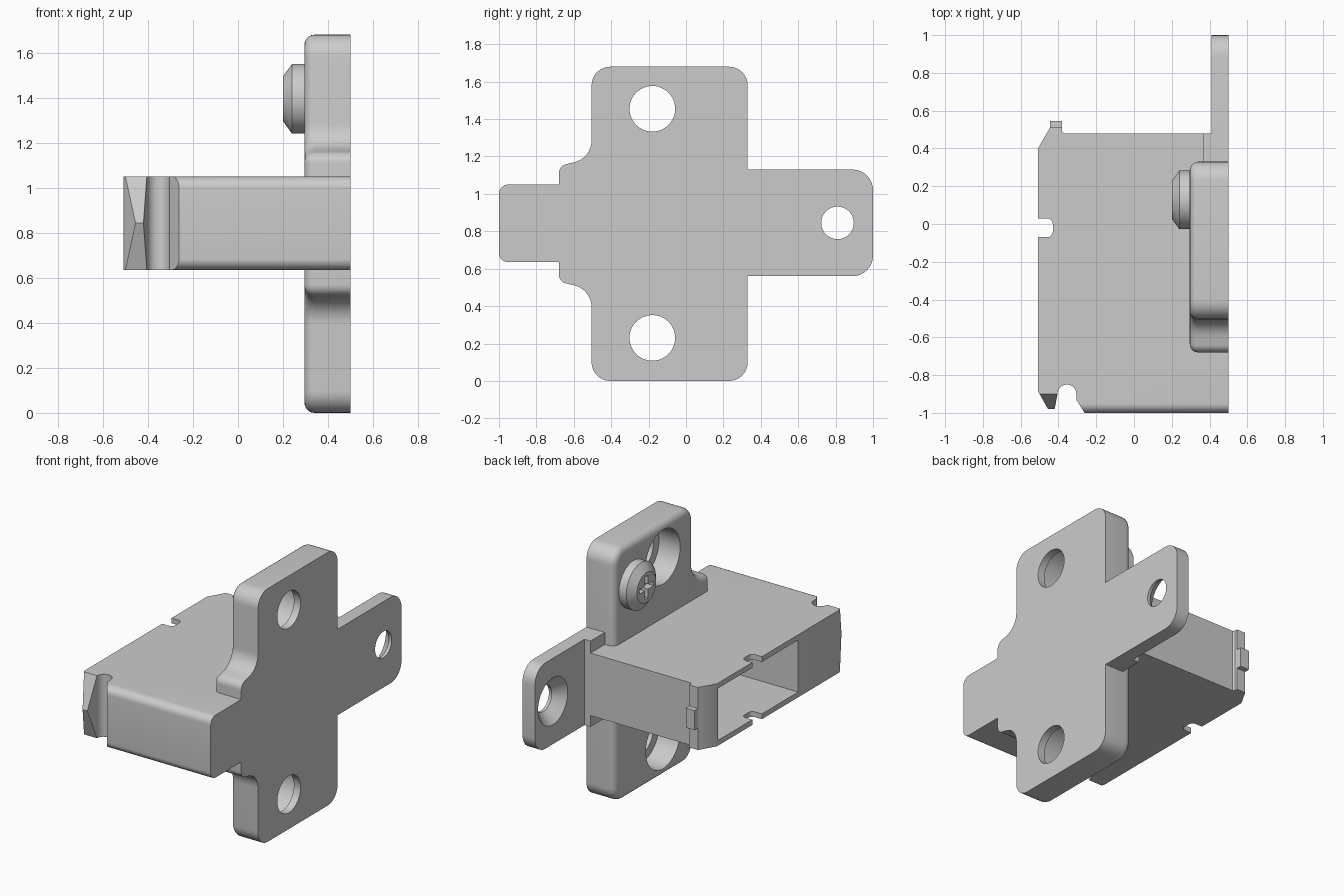
import bpy, bmesh, math
from mathutils import Vector

if "Cube" in bpy.data.objects:
    bpy.data.objects.remove(bpy.data.objects["Cube"])


def finish(name, bm):
    bmesh.ops.recalc_face_normals(bm, faces=bm.faces)
    me = bpy.data.meshes.new(name)
    bm.to_mesh(me)
    bm.free()
    ob = bpy.data.objects.new(name, me)
    bpy.context.collection.objects.link(ob)
    return ob


def arc(cx, cy, r, a0, a1, n=10):
    return [(cx + r * math.cos(math.radians(a0 + (a1 - a0) * i / n)),
             cy + r * math.sin(math.radians(a0 + (a1 - a0) * i / n))) for i in range(n + 1)]


def rounded(pts, n=8):
    """Outline from (a, b, radius) corners, each corner filleted."""
    out = []
    for i, (a, b, r) in enumerate(pts):
        p = Vector((a, b))
        if r == 0:
            out.append((a, b))
            continue
        u = (Vector(pts[i - 1][:2]) - p).normalized()
        v = (Vector(pts[(i + 1) % len(pts)][:2]) - p).normalized()
        half = u.angle(v) / 2
        c = p + (u + v).normalized() * (r / math.sin(half))
        s = p + u * (r / math.tan(half)) - c
        e = p + v * (r / math.tan(half)) - c
        total = s.angle(e)
        for k in range(n + 1):
            t = k / n
            q = c + (s * math.sin((1 - t) * total) + e * math.sin(t * total)) / math.sin(total)
            out.append((q.x, q.y))
    return out


def prism(name, pts, axis, lo, hi, bevel=0):
    """Extrude an outline along x (outline in yz) or z (outline in xy)."""
    bm = bmesh.new()
    place = (lambda a, b: (lo, a, b)) if axis == 'x' else (lambda a, b: (a, b, lo))
    base = bm.faces.new([bm.verts.new(place(a, b)) for a, b in pts])
    new = bmesh.ops.extrude_face_region(bm, geom=[base], use_keep_orig=True)['geom']
    step = Vector((hi - lo, 0, 0) if axis == 'x' else (0, 0, hi - lo))
    bmesh.ops.translate(bm, verts=[v for v in new if isinstance(v, bmesh.types.BMVert)], vec=step)
    bmesh.ops.recalc_face_normals(bm, faces=bm.faces)
    if bevel:
        bmesh.ops.bevel(bm, geom=list(base.edges), offset=bevel, segments=5,
                        profile=0.5, affect='EDGES', clamp_overlap=True)
    return finish(name, bm)


def box(name, x0, x1, y0, y1, z0, z1):
    return prism(name, [(x0, y0), (x1, y0), (x1, y1), (x0, y1)], 'z', z0, z1)


def lathe(name, profile, cy, cz, n=48):
    """Solid of revolution about the x direction, profile of (x, radius)."""
    bm = bmesh.new()
    rings = [[bm.verts.new((x, cy + r * math.cos(2 * math.pi * i / n),
                            cz + r * math.sin(2 * math.pi * i / n))) for i in range(n)]
             for x, r in profile]
    for p, q in zip(rings, rings[1:]):
        for i in range(n):
            j = (i + 1) % n
            bm.faces.new((p[i], p[j], q[j], q[i]))
    bm.faces.new(rings[0])
    bm.faces.new(rings[-1])
    return finish(name, bm)


def boolean(ob, cutter, op='DIFFERENCE'):
    m = ob.modifiers.new("cut", 'BOOLEAN')
    m.operation, m.solver, m.object = op, 'EXACT', cutter
    bpy.context.view_layer.objects.active = ob
    bpy.ops.object.modifier_apply(modifier=m.name)
    bpy.data.objects.remove(cutter)


# Mounting plate with flared side and two counterbored holes
plate = prism("mounting_plate", rounded([
    (-0.505, 0, 0.1), (0.33, 0, 0.1), (0.33, 1.68, 0.1), (-0.505, 1.68, 0.1),
    (-0.505, 1.19, 0.12), (-0.68, 1.15, 0.05), (-0.68, 0.53, 0.05), (-0.505, 0.49, 0.12)]),
    'x', 0.295, 0.5, bevel=0.045)
for z in (0.23, 1.455):
    boolean(plate, lathe("hole", [(0.2, 0.18), (0.45, 0.18), (0.451, 0.122), (0.6, 0.122)], -0.18, z))

# Side arm with countersunk hole, and the thicker root next to the plate
arm = prism("side_arm", rounded([(0.33, 0.56, 0), (1, 0.56, 0.11), (1, 1.13, 0.11), (0.33, 1.13, 0)]),
            'x', 0.41, 0.5)
boolean(arm, lathe("hole", [(0.39, 0.175), (0.48, 0.087), (0.6, 0.087)], 0.81, 0.845))
box("arm_root", 0.365, 0.41, 0.33, 0.48, 0.56, 1.13)

# Housing: rounded end section trimmed by its plan outline, then hollowed
housing = prism("housing", rounded([(-1, 0.635, 0.05), (0.7, 0.635, 0), (0.7, 1.05, 0), (-1, 1.05, 0.05)]),
                'x', -0.7, 0.5)
plan = [(0.6, -1.1), (0.6, -0.68), (0.4, -0.68), (0.4, 0.48), (-0.37, 0.48), (-0.38, 0.49),
        (-0.38, 0.51), (-0.445, 0.51), (-0.508, 0.40), (-0.508, 0.03)]
plan += arc(-0.46, 0, 0.03, 90, 0, 6) + arc(-0.46, -0.04, 0.03, 0, -90, 6)
plan += [(-0.508, -0.07), (-0.508, -0.885), (-0.5, -0.9)]
plan += arc(-0.355, -0.9, 0.05, 180, 0, 14) + [(-0.305, -0.93), (-0.262, -1), (-0.2, -1.1)]
boolean(housing, prism("plan", plan, 'z', 0.5, 1.2), 'INTERSECT')
boolean(housing, box("cavity", -0.7, 0.28, -0.45, 0.39, 0.67, 1.015))

# Pointed nose on the housing end
bm = bmesh.new()
for x, y, z in [(-0.5, -0.9, 0.635), (-0.405, -0.9, 0.635), (-0.5, -0.9, 1.05), (-0.405, -0.9, 1.05),
                (-0.455, -0.98, 0.843), (-0.42, -0.98, 0.843)]:
    bm.verts.new((x, y, z))
bmesh.ops.convex_hull(bm, input=bm.verts)
finish("nose", bm)

# Small latch on the opposite wall
box("latch", -0.445, -0.38, 0.5, 0.545, 0.78, 0.91)

# Screw head with cross recess
screw = lathe("screw_head", [(0.2, 0.1), (0.24, 0.155), (0.31, 0.155)], 0.128, 1.395)
for hy, hz in ((0.075, 0.016), (0.016, 0.075)):
    boolean(screw, box("recess", 0.15, 0.25, 0.128 - hy, 0.128 + hy, 1.395 - hz, 1.395 + hz))

# Smooth curved surfaces, keep edges crisp
for ob in bpy.context.collection.objects:
    ob.select_set(ob.name not in ("nose", "latch", "arm_root"))
bpy.context.view_layer.objects.active = plate
bpy.ops.object.shade_smooth_by_angle(angle=math.radians(30))
